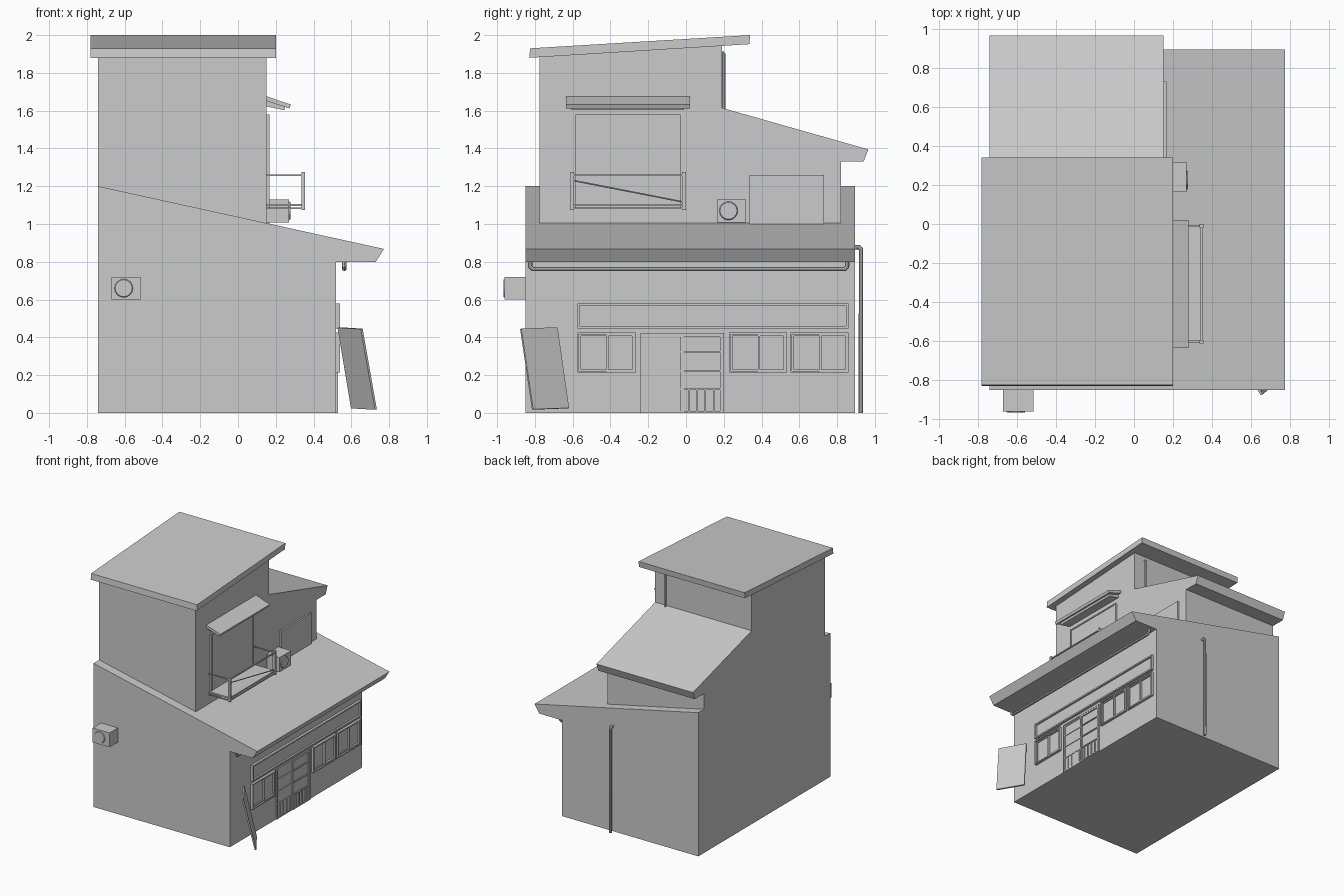
import bpy, bmesh, math
from mathutils import Vector

if "Cube" in bpy.data.objects:
    bpy.data.objects.remove(bpy.data.objects["Cube"])


def finish(name, bm):
    bmesh.ops.recalc_face_normals(bm, faces=bm.faces)
    me = bpy.data.meshes.new(name)
    bm.to_mesh(me)
    bm.free()
    ob = bpy.data.objects.new(name, me)
    bpy.context.collection.objects.link(ob)
    return ob


def prism(name, pts, axis, lo, hi):
    """Profile in (x, z) pushed along y, or in (y, z) pushed along x."""
    bm = bmesh.new()
    co = (lambda p, t: (p[0], t, p[1])) if axis == 'y' else (lambda p, t: (t, p[0], p[1]))
    face = bm.faces.new([bm.verts.new(co(p, lo)) for p in pts])
    ext = bmesh.ops.extrude_face_region(bm, geom=[face])
    move = Vector((0, hi - lo, 0)) if axis == 'y' else Vector((hi - lo, 0, 0))
    bmesh.ops.translate(bm, vec=move, verts=[v for v in ext['geom'] if isinstance(v, bmesh.types.BMVert)])
    return finish(name, bm)


def add_box(bm, x, y, z):
    r = bmesh.ops.create_cube(bm, size=1)
    for v in r['verts']:
        v.co = Vector([(b[0] + b[1]) / 2 + c * (b[1] - b[0]) for c, b in zip(v.co, (x, y, z))])


def boxes(name, items):
    bm = bmesh.new()
    for it in items:
        add_box(bm, *it)
    return finish(name, bm)


def frame(x, y, z, t):
    """Four bars around a rectangle facing +x."""
    return [(x, y, (z[0], z[0] + t)), (x, y, (z[1] - t, z[1])),
            (x, (y[0], y[0] + t), (z[0] + t, z[1] - t)), (x, (y[1] - t, y[1]), (z[0] + t, z[1] - t))]


def pipe(name, pts, r):
    cu = bpy.data.curves.new(name, 'CURVE')
    cu.dimensions = '3D'
    cu.bevel_depth = r
    cu.bevel_resolution = 2
    cu.use_fill_caps = True
    sp = cu.splines.new('POLY')
    sp.points.add(len(pts) - 1)
    for p, c in zip(sp.points, pts):
        p.co = (*c, 1)
    ob = bpy.data.objects.new(name, cu)
    bpy.context.collection.objects.link(ob)
    bpy.ops.object.select_all(action='DESELECT')
    ob.select_set(True)
    bpy.context.view_layer.objects.active = ob
    bpy.ops.object.convert(target='MESH')
    bpy.ops.object.shade_smooth_by_angle()


def fan(name, loc, direction, r):
    bm = bmesh.new()
    bmesh.ops.create_cone(bm, cap_ends=True, segments=16, radius1=r, radius2=r * 0.9, depth=0.008)
    ob = finish(name, bm)
    ob.rotation_euler = Vector(direction).to_track_quat('Z', 'Y').to_euler()
    ob.location = loc


# Main volumes and roofs
prism("ground_floor", [(-.74, 0), (.52, 0), (.52, .8), (.73, .8), (.773, .868), (-.74, 1.2)], 'y', -.85, .895)
prism("upper_floor", [(-.775, .9), (.82, .9), (.82, 1.33), (.94, 1.33), (.965, 1.395), (.19, 1.615),
                      (.19, 1.965), (-.775, 1.905)], 'x', -.74, .152)
prism("tower_roof", [(-.83, 1.88), (.335, 1.952), (.34, 2.0), (-.825, 1.93)], 'x', -.78, .2)

# Upper window, side door panel and awning
boxes("upper_window", [((.14, .16), (-.585, -.03), (1.08, 1.58))]
      + frame((.14, .166), (-.585, -.03), (1.08, 1.58), .01))
boxes("upper_door_panel", [((.14, .166), (.335, .73), (1.0, 1.26))])
prism("awning", [(.14, 1.655), (.272, 1.612), (.28, 1.632), (.14, 1.68)], 'y', -.635, .02)
prism("awning_support", [(.14, 1.625), (.245, 1.603), (.25, 1.62), (.14, 1.655)], 'y', -.605, -.01)

# Balcony with posts, rails and diagonal brace
bars = [((.14, .345), (-.6, -.005), (1.095, 1.107))]
for y in (-.613, -.02):
    bars.append(((.335, .355), (y, y + .02), (1.075, 1.275)))
    for z in (1.08, 1.255):
        bars.append(((.14, .345), (y + .005, y + .015), (z, z + .008)))
for z in (1.08, 1.255):
    bars.append(((.34, .35), (-.6, -.01), (z, z + .008)))
boxes("balcony", bars)
pipe("balcony_brace", [(.345, -.595, 1.23), (.345, -.015, 1.117)], .004)

# Air conditioner units
boxes("upper_ac_unit", [((.14, .27), (.163, .317), (1.008, 1.13))])
fan("upper_ac_fan", (.273, .225, 1.07), (1, 0, 0), .05)
boxes("side_ac_unit", [((-.67, -.515), (-.96, -.84), (.6, .72))])
fan("side_ac_fan", (-.605, -.962, .66), (0, -1, 0), .05)

# Gutter and drain pipes
pipe("gutter_pipe", [(.563, -.825, .81), (.563, -.825, .775), (.563, -.812, .762), (.563, .84, .762),
                     (.563, .853, .775), (.563, .853, .81)], .012)
pipe("down_pipe", [(.05, .88, .877), (.05, .915, .877), (.05, .926, .866), (.05, .926, 0)], .012)
pipe("upper_drain_pipe", [(.05, .18, 1.905), (.05, .195, 1.905), (.05, .2, 1.898), (.05, .2, 1.6)], .009)

# Shop transom frame
boxes("transom", [((.51, .525), (-.57, .855), (.455, .575))]
      + frame((.51, .54), (-.575, .86), (.448, .58), .012))

# Sliding shop windows
for i, (a, b) in enumerate(((-.575, -.268), (.228, .535), (.553, .86))):
    m = (a + b) / 2
    boxes(f"shop_window_{i + 1}",
          frame((.51, .54), (a, b), (.213, .425), .009)
          + frame((.51, .528), (a + .009, m + .01), (.222, .416), .009)
          + frame((.51, .535), (m, b - .009), (.222, .416), .009))

# Double sliding shop doors with rails and lower slats
boxes("door_frame", [((.51, .53), (-.24, -.23), (0, .423)), ((.51, .53), (.19, .2), (0, .423)),
                     ((.51, .53), (-.23, .19), (.413, .423))])
for name, a, b, x in (("door_left", -.23, -.01, .525), ("door_right", -.03, .19, .529)):
    parts = frame((.51, x), (a, b), (0, .413), .01)
    for z in (.12, .22, .32):
        parts.append(((.51, x), (a + .01, b - .01), (z, z + .008)))
    for k in range(1, 5):
        y = a + (b - a) * k / 5
        parts.append(((.51, x - .001), (y - .004, y + .004), (.01, .12)))
    boxes(name, parts)

# Board leaning against the wall
bm = bmesh.new()
bm.faces.new([bm.verts.new(c) for c in ((.532, -.683, .452), (.655, -.875, .445),
                                         (.73, -.812, .018), (.603, -.622, .025))])
board = finish("leaning_board", bm)
mod = board.modifiers.new("thickness", 'SOLIDIFY')
mod.thickness = .012
mod.offset = 0
